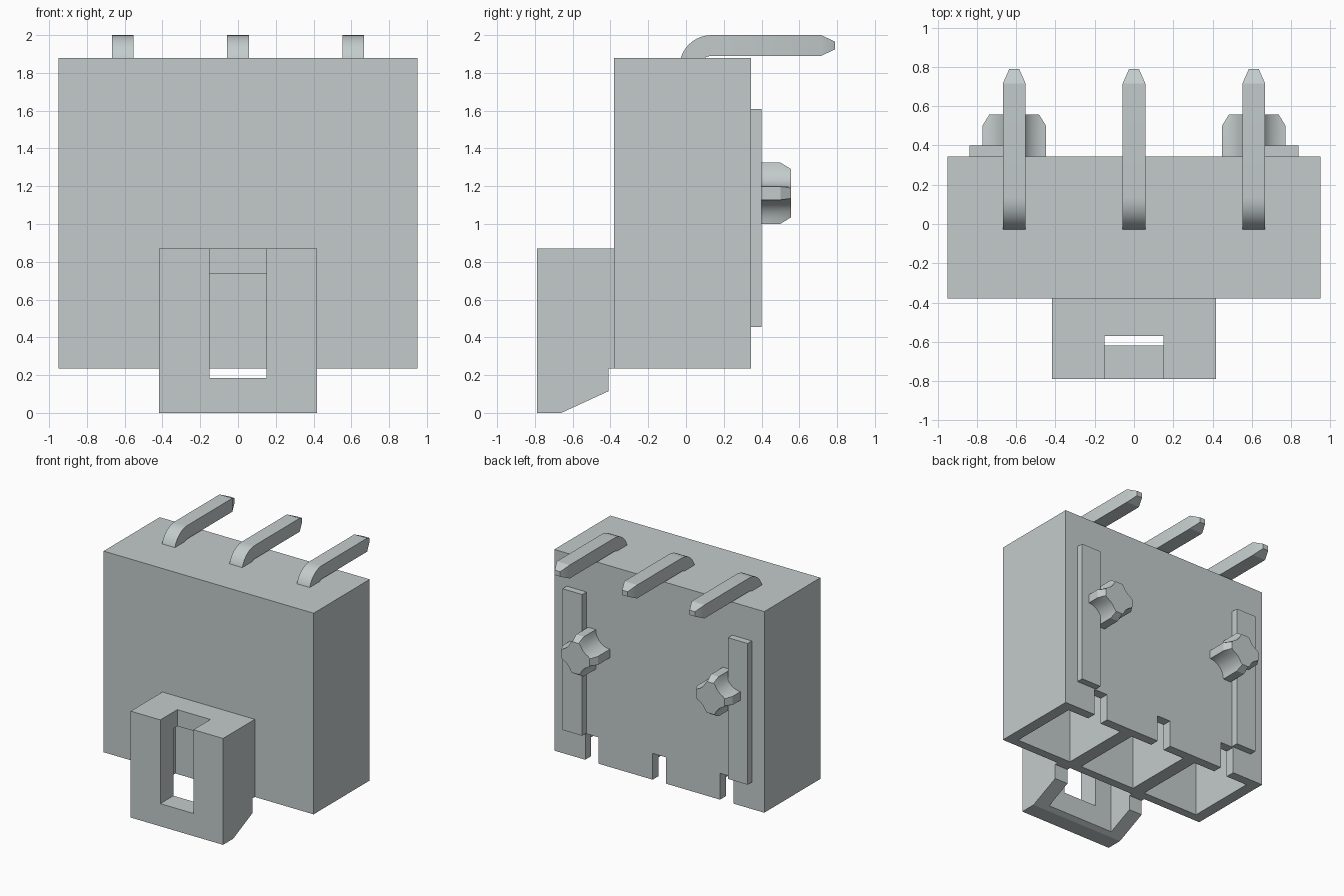
import bpy, math

if "Cube" in bpy.data.objects:
    bpy.data.objects.remove(bpy.data.objects["Cube"])

grey = bpy.data.materials.new("plain grey")
grey.diffuse_color = (0.55, 0.6, 0.6, 1)
grey.use_nodes = True
grey.node_tree.nodes["Principled BSDF"].inputs["Base Color"].default_value = grey.diffuse_color
PITCH = 0.61


def mesh(name, verts, faces):
    me = bpy.data.meshes.new(name)
    me.from_pydata(verts, [], faces)
    me.materials.append(grey)
    ob = bpy.data.objects.new(name, me)
    bpy.context.collection.objects.link(ob)
    return ob


def loft(name, rings):
    """Skin a list of equal-length rings and cap both ends."""
    n = len(rings[0])
    faces = [tuple(range(n))[::-1], tuple((len(rings) - 1) * n + i for i in range(n))]
    for r in range(len(rings) - 1):
        for i in range(n):
            j = (i + 1) % n
            faces.append((r * n + i, r * n + j, (r + 1) * n + j, (r + 1) * n + i))
    return mesh(name, [v for ring in rings for v in ring], faces)


def box(name, x0, x1, y0, y1, z0, z1):
    return loft(name, [[(x0, y0, z), (x1, y0, z), (x1, y1, z), (x0, y1, z)] for z in (z0, z1)])


def cut(ob, cutters):
    for c in cutters:
        c.hide_render = True
        m = ob.modifiers.new("cut", 'BOOLEAN')
        m.operation, m.solver, m.object = 'DIFFERENCE', 'EXACT', c
        bpy.context.view_layer.objects.active = ob
        bpy.ops.object.modifier_apply(modifier=m.name)
        bpy.data.objects.remove(c)


def smooth(ob):
    bpy.ops.object.select_all(action='DESELECT')
    ob.select_set(True)
    bpy.context.view_layer.objects.active = ob
    bpy.ops.object.shade_smooth_by_angle(angle=math.radians(25))


# Housing: three cells open below, each with a notch in the back wall
housing = box("housing", -0.95, 0.95, -0.38, 0.345, 0.235, 1.88)
cutters = []
for k in (-1, 0, 1):
    x = k * PITCH
    cutters.append(box("cell_cutter", x - 0.25, x + 0.25, -0.31, 0.27, 0.1, 1.55))
    cutters.append(box("notch_cutter", x - 0.06, x + 0.06, 0.2, 0.5, 0.1, 0.45))
cut(housing, cutters)

# Front latch: chamfered block, hollow below, with a slot through front and top
profile = [(-0.79, 0), (-0.66, 0), (-0.41, 0.115), (-0.41, 0.235), (-0.38, 0.235),
           (-0.38, 0.87), (-0.79, 0.87)]
latch = loft("latch", [[(x, y, z) for y, z in profile] for x in (-0.418, 0.418)])
cut(latch, [box("hollow_cutter", -0.3, 0.3, -0.62, -0.3, -0.1, 0.735),
            box("slot_cutter", -0.15, 0.15, -0.9, -0.57, 0.185, 1.0)])

# Bent pins: blade inside the cell, quarter bend, straight leg, tapered tip
for k in (-1, 0, 1):
    path = [(-0.035, 0.075, 0.65, 0.65)]
    for i in range(11):
        a = math.pi - i * math.pi / 20
        c, s = math.cos(a), math.sin(a)
        path.append((0.135 + 0.17 * c, 0.135 + 0.06 * c, 1.83 + 0.17 * s, 1.83 + 0.06 * s))
    path += [(0.715, 0.715, 2.0, 1.89), (0.79, 0.79, 1.965, 1.925)]
    rings = []
    for i, (yo, yi, zo, zi) in enumerate(path):
        w = 0.025 if i == len(path) - 1 else 0.058
        x = k * PITCH
        rings.append([(x - w, yo, zo), (x + w, yo, zo), (x + w, yi, zi), (x - w, yi, zi)])
    smooth(loft("pin", rings))

for side in (-1, 1):
    # Back rib
    a, b = sorted((side * 0.66, side * 0.838))
    box("back_rib", a, b, 0.34, 0.40, 0.455, 1.61)

    # Locating peg: four lobes with round scallops between, chamfered end
    section = []
    for q in range(4):
        t = q * math.pi / 2
        for i in range(9):
            a = math.radians(270 - 90 * i / 8)
            px, pz = 0.162 + 0.127 * math.cos(a), 0.162 + 0.127 * math.sin(a)
            section.append((px * math.cos(t) - pz * math.sin(t),
                            px * math.sin(t) + pz * math.cos(t)))
    rings = []
    for y, limit in ((0.34, 1), (0.50, 1), (0.557, 0.13)):
        ring = []
        for px, pz in section:
            f = min(1, limit / math.hypot(px, pz))
            ring.append((side * PITCH + px * f, y, 1.163 + pz * f))
        rings.append(ring)
    smooth(loft("locating_peg", rings))

# Consistent outward faces
for ob in bpy.context.scene.objects:
    bpy.ops.object.select_all(action='DESELECT')
    ob.select_set(True)
    bpy.context.view_layer.objects.active = ob
    bpy.ops.object.mode_set(mode='EDIT')
    bpy.ops.mesh.select_all(action='SELECT')
    bpy.ops.mesh.normals_make_consistent(inside=False)
    bpy.ops.object.mode_set(mode='OBJECT')
